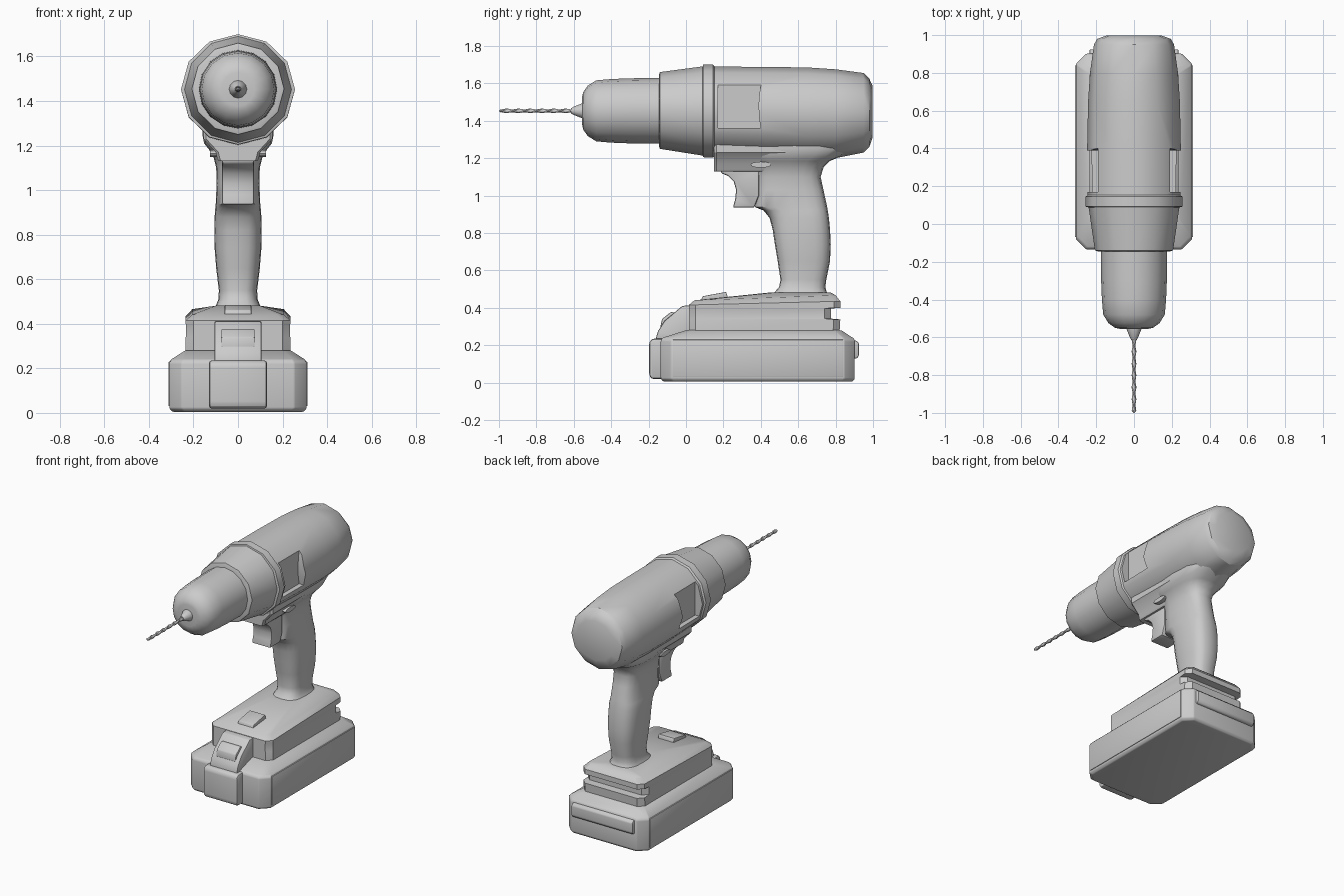
import bpy, bmesh
from math import sin, cos, pi, radians, copysign

AXIS_Z = 1.453


def finish(obj, angle=32):
    bpy.ops.object.select_all(action='DESELECT')
    obj.select_set(True)
    bpy.context.view_layer.objects.active = obj
    for m in list(obj.modifiers):
        bpy.ops.object.modifier_apply(modifier=m.name)
    bpy.ops.object.shade_smooth_by_angle(angle=radians(angle))
    return obj


def loft(name, rings, bevel=0.0, cutters=()):
    """Skin a list of equal-length point rings and cap both ends."""
    bm = bmesh.new()
    loops = [[bm.verts.new(p) for p in r] for r in rings]
    n = len(loops[0])
    for a, b in zip(loops, loops[1:]):
        for i in range(n):
            j = (i + 1) % n
            bm.faces.new((a[i], a[j], b[j], b[i]))
    bm.faces.new(loops[0])
    bm.faces.new(loops[-1])
    bmesh.ops.recalc_face_normals(bm, faces=bm.faces)
    me = bpy.data.meshes.new(name)
    bm.to_mesh(me)
    bm.free()
    obj = bpy.data.objects.new(name, me)
    bpy.context.collection.objects.link(obj)
    for c in cutters:
        m = obj.modifiers.new("cut", 'BOOLEAN')
        m.operation, m.object, m.solver = 'DIFFERENCE', c, 'EXACT'
    if bevel:
        m = obj.modifiers.new("bevel", 'BEVEL')
        m.width, m.segments, m.limit_method = bevel, 2, 'ANGLE'
    return finish(obj)


def prism(name, profile, x0, x1, bevel=0.0):
    """Extrude a (y, z) side profile across x."""
    return loft(name, [[(x, y, z) for y, z in profile] for x in (x0, x1)], bevel)


def barrel(name, stations, n=12, cutters=()):
    """Stations along y: (y, half width, bottom z, top z)."""
    rings = []
    for y, rx, zb, zt in stations:
        c, rz = (zb + zt) / 2, (zt - zb) / 2
        rings.append([(rx * sin(2 * pi * i / n), y, c + rz * cos(2 * pi * i / n))
                      for i in range(n)])
    return loft(name, rings, cutters=cutters)


def turned(name, pts, n=12):
    return barrel(name, [(y, r, AXIS_Z - r, AXIS_Z + r) for y, r in pts], n)


def oval(z, y0, y1, hw, n=20, p=0.7):
    """Rounded-rectangle ring for the grip."""
    c, r = (y0 + y1) / 2, (y1 - y0) / 2
    f = lambda v: copysign(abs(v) ** p, v)
    return [(hw * f(cos(2 * pi * i / n)), c + r * f(sin(2 * pi * i / n)), z)
            for i in range(n)]


def chamfered(hw, y0, y1, cut, zf, zb=None):
    """Rectangle ring with cut corners; zf / zb are front and back heights."""
    zb = zf if zb is None else zb
    pts = [(hw, y0 + cut), (hw, y1 - cut), (hw - cut, y1), (cut - hw, y1),
           (-hw, y1 - cut), (-hw, y0 + cut), (cut - hw, y0), (hw - cut, y0)]
    return [(x, y, zf + (zb - zf) * (y - y0) / (y1 - y0)) for x, y in pts]


# motor housing with a recessed panel on each side
panel = [(0.17, 1.36), (0.40, 1.36), (0.39, 1.42), (0.388, 1.49),
         (0.393, 1.55), (0.405, 1.61), (0.17, 1.61)]
cutters = [prism("panel_cutter", panel, s * 0.19, s * 0.4) for s in (-1, 1)]
barrel("motor_housing", [
    (0.12, 0.245, 1.21, 1.69), (0.40, 0.248, 1.20, 1.688),
    (0.65, 0.243, 1.195, 1.685), (0.80, 0.233, 1.20, 1.675),
    (0.95, 0.212, 1.23, 1.655), (0.98, 0.195, 1.26, 1.625),
    (0.998, 0.145, 1.31, 1.585)], cutters=cutters)
for c in cutters:
    bpy.data.objects.remove(c)

# gear housing, collar, chuck and bit
barrel("gear_housing", [(-0.145, 0.19, 1.265, 1.645), (-0.14, 0.207, 1.25, 1.66),
                        (0.10, 0.242, 1.212, 1.692)])
barrel("collar", [(0.088, 0.24, 1.215, 1.685), (0.092, 0.256, 1.205, 1.70),
                  (0.145, 0.256, 1.203, 1.70), (0.155, 0.243, 1.213, 1.688)])
turned("chuck", [(-0.555, 0.075), (-0.55, 0.10), (-0.525, 0.135), (-0.48, 0.163),
                 (-0.40, 0.170), (-0.30, 0.174), (-0.13, 0.176)], 16)
turned("chuck_nose", [(-0.615, 0.014), (-0.60, 0.022), (-0.55, 0.042), (-0.53, 0.042)])
flutes = []
for k in range(41):
    y, a = -0.99 + 0.01 * k, 0.5 * k
    ring = []
    for i in range(8):
        u, v = 0.0125 * cos(2 * pi * i / 8), 0.008 * sin(2 * pi * i / 8)
        ring.append((u * cos(a) - v * sin(a), y, AXIS_Z + u * sin(a) + v * cos(a)))
    flutes.append(ring)
tip = [(0.002 * cos(2 * pi * i / 8), -1.0, AXIS_Z + 0.002 * sin(2 * pi * i / 8))
       for i in range(8)]
loft("drill_bit", [tip] + flutes)

# grip flaring into the housing
loft("grip", [oval(*r) for r in [
    (0.465, 0.46, 0.765, 0.11), (0.485, 0.475, 0.752, 0.098), (0.51, 0.497, 0.745, 0.088),
    (0.55, 0.505, 0.75, 0.086), (0.65, 0.49, 0.77, 0.098), (0.74, 0.475, 0.774, 0.105),
    (0.82, 0.463, 0.77, 0.106), (0.88, 0.447, 0.764, 0.105), (0.92, 0.415, 0.758, 0.102),
    (0.938, 0.37, 0.755, 0.10), (1.03, 0.37, 0.735, 0.096), (1.10, 0.37, 0.72, 0.098),
    (1.15, 0.36, 0.735, 0.11), (1.185, 0.33, 0.77, 0.132), (1.21, 0.30, 0.83, 0.152),
    (1.25, 0.28, 0.88, 0.16), (1.30, 0.28, 0.88, 0.16)]])

# trigger housing, trigger and direction switch
loft("trigger_housing", [chamfered(hw, 0.15, 0.55, 0.012, z) for z, hw in
                         [(1.13, 0.085), (1.14, 0.093), (1.17, 0.10),
                          (1.23, 0.155), (1.28, 0.155)]])
prism("trigger", [(0.185, 1.14), (0.187, 1.12), (0.225, 1.105), (0.255, 1.075),
                  (0.268, 1.03), (0.263, 0.98), (0.25, 0.935), (0.365, 0.935),
                  (0.39, 1.0), (0.39, 1.14)], -0.072, 0.072, 0.01)
prism("direction_switch", [(0.40 + 0.055 * cos(2 * pi * i / 16),
                            1.165 + 0.016 * sin(2 * pi * i / 16)) for i in range(16)],
      -0.125, 0.125)

# foot with a groove around the back
loft("foot", [chamfered(*r) for r in [
    (0.235, 0.015, 0.82, 0.035, 0.25), (0.235, 0.015, 0.825, 0.035, 0.338),
    (0.234, 0.015, 0.775, 0.035, 0.342), (0.234, 0.015, 0.775, 0.035, 0.396),
    (0.235, 0.015, 0.825, 0.035, 0.40), (0.235, 0.015, 0.825, 0.035, 0.415, 0.435),
    (0.205, 0.045, 0.80, 0.03, 0.44, 0.467), (0.10, 0.44, 0.775, 0.03, 0.481)]])
prism("charge_indicator", [(0.08, 0.44), (0.09, 0.462), (0.215, 0.485), (0.225, 0.45)],
      -0.06, 0.06, 0.004)

# battery pack
loft("battery", [chamfered(*r) for r in [
    (0.295, -0.12, 0.89, 0.055, 0.005), (0.308, -0.135, 0.902, 0.055, 0.02),
    (0.308, -0.135, 0.902, 0.055, 0.225), (0.30, -0.125, 0.895, 0.055, 0.24),
    (0.238, 0.0, 0.83, 0.035, 0.28)]], 0.006)
for s in (-1, 1):
    prism("battery_side_panel", [(-0.07, 0.03), (0.84, 0.03), (0.84, 0.23), (-0.07, 0.23)],
          s * 0.29, s * 0.312, 0.003)
prism("battery_rear_bar", [(0.87, 0.125), (0.915, 0.13), (0.925, 0.145), (0.925, 0.21),
                           (0.91, 0.225), (0.87, 0.225)], -0.235, 0.235, 0.006)

# front latch: lower plate, sloping cover, button
prism("latch_plate", [(-0.10, 0.02), (-0.185, 0.02), (-0.197, 0.04), (-0.197, 0.215),
                      (-0.18, 0.235), (-0.10, 0.235)], -0.13, 0.13, 0.012)
cover = [(-0.165, 0.225), (-0.15, 0.275), (-0.115, 0.33), (-0.02, 0.41),
         (0.05, 0.415), (0.05, 0.225)]
loft("latch_cover", [[(x, y, z) for y, z in cover] for x in (-0.105, 0.105)], 0.008)
prism("latch_button", [(-0.138, 0.295), (-0.128, 0.34), (-0.08, 0.378),
                       (-0.05, 0.37), (-0.09, 0.295)], -0.075, 0.075, 0.006)
